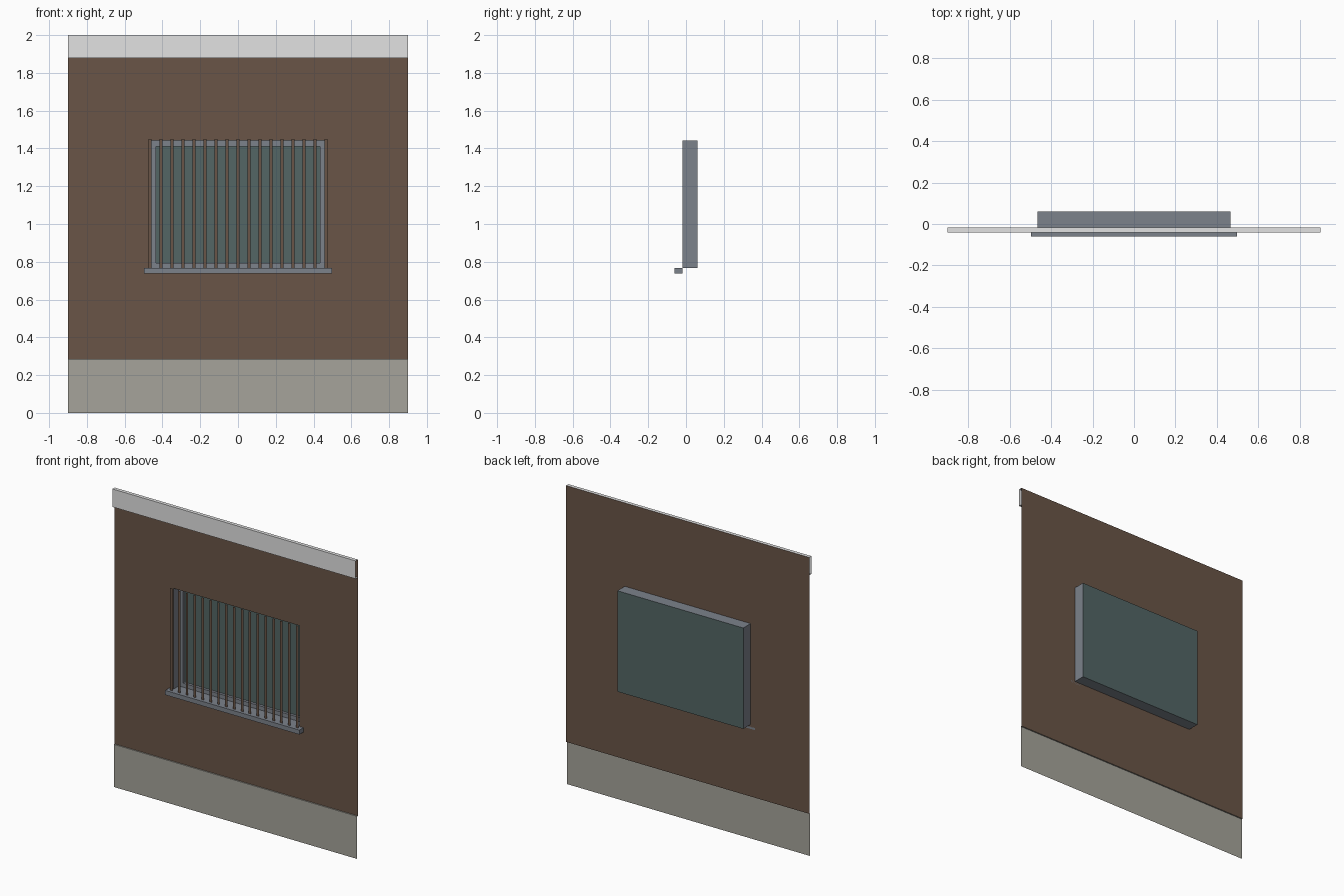
import bpy

cube = bpy.data.objects.get("Cube")
if cube:
    bpy.data.objects.remove(cube, do_unlink=True)


def material(name, rgb):
    """Flat material from 0-255 display values."""
    lin = [((c / 255 + 0.055) / 1.055) ** 2.4 for c in rgb] + [1.0]
    m = bpy.data.materials.new(name)
    m.use_nodes = True
    m.diffuse_color = lin
    bsdf = m.node_tree.nodes["Principled BSDF"]
    bsdf.inputs["Base Color"].default_value = lin
    bsdf.inputs["Roughness"].default_value = 0.8
    return m


BROWN = material("brown_plaster", (106, 85, 71))
WHITE = material("white_trim", (226, 226, 226))
STONE = material("grey_stone", (166, 164, 155))
STEEL = material("blue_grey_frame", (124, 130, 139))
GLASS = material("dark_teal_glass", (83, 102, 101))


def add_mesh(name, verts, faces, mat):
    me = bpy.data.meshes.new(name)
    me.from_pydata(verts, [], faces)
    me.materials.append(mat)
    ob = bpy.data.objects.new(name, me)
    bpy.context.collection.objects.link(ob)
    return ob


def strip(name, half, profile, mat, closed=False):
    """Extrude a (y, z) profile along x; closed profiles get end caps."""
    n = len(profile)
    verts = [(x, y, z) for x in (-half, half) for y, z in profile]
    steps = n if closed else n - 1
    faces = [(i, (i + 1) % n, n + (i + 1) % n, n + i) for i in range(steps)]
    if closed:
        faces += [tuple(reversed(range(n))), tuple(range(n, 2 * n))]
    return add_mesh(name, verts, faces, mat)


def nested(name, rects, mat):
    """Bridge a series of (half width, bottom, top, y) rectangles."""
    verts = []
    for w, b, t, y in rects:
        verts += [(-w, y, b), (w, y, b), (w, y, t), (-w, y, t)]
    faces = []
    for r in range(len(rects) - 1):
        for i in range(4):
            j = (i + 1) % 4
            faces.append((4 * r + i, 4 * r + j, 4 * r + 4 + j, 4 * r + 4 + i))
    return add_mesh(name, verts, faces, mat)


def panel(name, x0, x1, z0, z1, y, mat):
    verts = [(x0, y, z0), (x1, y, z0), (x1, y, z1), (x0, y, z1)]
    return add_mesh(name, verts, [(0, 1, 2, 3)], mat)


HALF, TOP, BASE = 0.9, 2.0, 0.285       # wall extents
WALL_Y, BACK_Y = -0.018, 0.06           # wall plane and glass plane
OPEN, SILL, HEAD = 0.466, 0.767, 1.442  # window opening
RIM = 0.032

# wall sheet with the window opening
nested("wall", [(HALF, BASE, TOP, WALL_Y), (OPEN, SILL, HEAD, WALL_Y)], BROWN)

# plinth with its narrow ledge, and the top trim, both open at the ends
strip("plinth", HALF, [(WALL_Y, BASE), (-0.026, BASE), (-0.026, 0)], STONE)
strip("top_trim", HALF,
      [(WALL_Y, TOP), (-0.042, TOP), (-0.042, 1.88), (WALL_Y, 1.88)], WHITE)

# recessed window: deep reveal, inner frame, glass
nested("window_reveal", [(OPEN, SILL, HEAD, WALL_Y), (OPEN, SILL, HEAD, BACK_Y)], STEEL)
inner = (OPEN - RIM, SILL + RIM - 0.005, HEAD - RIM)
nested("window_frame", [(OPEN, SILL, HEAD, 0.04), (*inner, 0.04),
                        (*inner, BACK_Y - 0.002)], STEEL)
panel("window_glass", -OPEN, OPEN, SILL, HEAD, BACK_Y, GLASS)

# projecting sill
strip("window_sill", 0.497,
      [(WALL_Y, SILL), (-0.06, SILL), (-0.06, 0.737), (WALL_Y, 0.737)], STEEL, True)

# row of flat upright slats in front of the window
COUNT, WIDTH = 17, 0.018
for i in range(COUNT):
    x = -OPEN + 2 * OPEN * i / (COUNT - 1)
    panel(f"window_slat_{i + 1}", x - WIDTH / 2, x + WIDTH / 2, SILL, 1.45, -0.04, BROWN)
